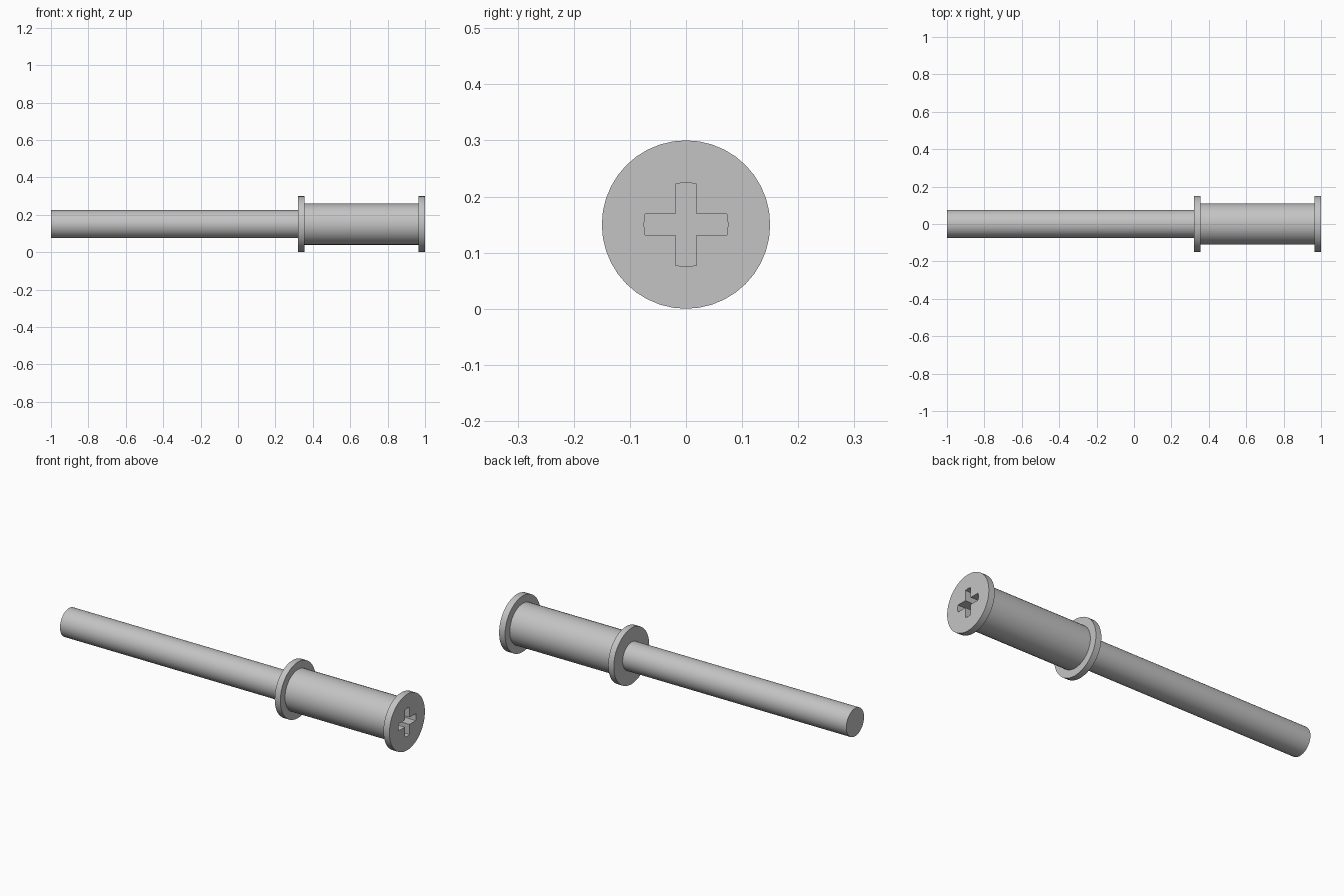
import bpy
import bmesh
import math
from mathutils import Matrix

if "Cube" in bpy.data.objects:
    bpy.data.objects.remove(bpy.data.objects["Cube"])

AXIS_Z = 0.15
SIDES = 40

grey = bpy.data.materials.new("plain grey")
grey.use_nodes = True
colour = (0.55, 0.55, 0.55, 1)
grey.diffuse_color = colour
grey.node_tree.nodes["Principled BSDF"].inputs["Base Color"].default_value = colour


def make_object(name, bm):
    bmesh.ops.recalc_face_normals(bm, faces=bm.faces)
    mesh = bpy.data.meshes.new(name)
    bm.to_mesh(mesh)
    bm.free()
    mesh.materials.append(grey)
    obj = bpy.data.objects.new(name, mesh)
    obj.location.z = AXIS_Z
    bpy.context.collection.objects.link(obj)
    return obj


def turned(name, profile):
    """Turn a list of (x, radius) steps around the x axis, with flat ends."""
    bm = bmesh.new()
    rings = []
    for x, r in profile:
        angles = [math.tau * i / SIDES for i in range(SIDES)]
        rings.append([bm.verts.new((x, r * math.cos(a), r * math.sin(a))) for a in angles])
    for low, high in zip(rings, rings[1:]):
        for i in range(SIDES):
            j = (i + 1) % SIDES
            bm.faces.new((low[i], low[j], high[j], high[i]))
    bm.faces.new(rings[0])
    bm.faces.new(rings[-1])
    return make_object(name, bm)


def cross_prism(name, half_width, reach, x0, x1):
    """Cross-shaped prism along x, with slightly rounded arm ends."""
    bm = bmesh.new()
    corner = math.sqrt(reach ** 2 - half_width ** 2)
    verts = []
    for k in range(4):
        turn = Matrix.Rotation(k * math.pi / 2, 3, 'X')
        for y, z in ((half_width, half_width), (half_width, corner),
                     (0, reach), (-half_width, corner)):
            vert = bm.verts.new((x0, y, z))
            vert.co = turn @ vert.co
            verts.append(vert)
    face = bm.faces.new(verts)
    result = bmesh.ops.extrude_face_region(bm, geom=[face])
    moved = [g for g in result["geom"] if isinstance(g, bmesh.types.BMVert)]
    bmesh.ops.translate(bm, verts=moved, vec=(x1 - x0, 0, 0))
    return make_object(name, bm)


# Long plain rod
rod = turned("rod", [(-1, 0.075), (0.33, 0.075)])

# Barrel with a flange at each end
barrel = turned("flanged_barrel", [
    (0.322, 0.15), (0.355, 0.15), (0.355, 0.11),
    (0.965, 0.11), (0.965, 0.15), (1, 0.15)])

# Cross-shaped driver recess in the end flange
cutter = cross_prism("recess_cutter", 0.0187, 0.075, 0.92, 1.05)
cutter.hide_render = True
cut = barrel.modifiers.new("driver recess", 'BOOLEAN')
cut.operation = 'DIFFERENCE'
cut.solver = 'EXACT'
cut.object = cutter
bpy.context.view_layer.objects.active = barrel
bpy.ops.object.modifier_apply(modifier=cut.name)
bpy.data.objects.remove(cutter)

# Smooth round walls, sharp rims
bpy.ops.object.select_all(action='DESELECT')
for obj in (rod, barrel):
    obj.select_set(True)
bpy.ops.object.shade_smooth_by_angle(angle=math.radians(30))
